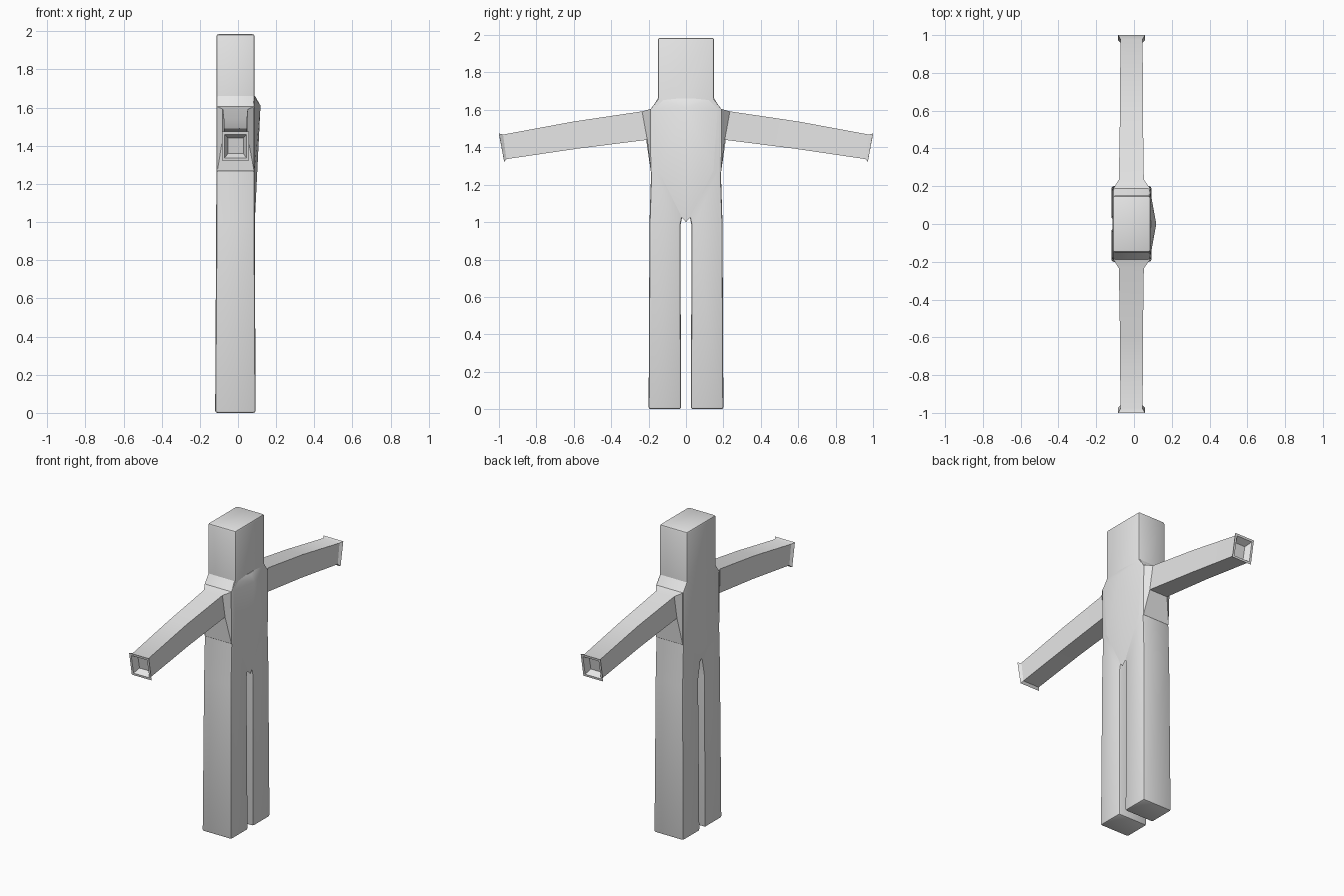
import bpy, bmesh, math

if "Cube" in bpy.data.objects:
    bpy.data.objects.remove(bpy.data.objects["Cube"])

grey = bpy.data.materials.new("light grey")
grey.diffuse_color = (0.8, 0.8, 0.8, 1)
grey.use_nodes = True
grey.node_tree.nodes["Principled BSDF"].inputs["Base Color"].default_value = grey.diffuse_color


def finish(bm, name):
    bmesh.ops.recalc_face_normals(bm, faces=bm.faces[:])
    me = bpy.data.meshes.new(name)
    bm.to_mesh(me)
    bm.free()
    ob = bpy.data.objects.new(name, me)
    bpy.context.collection.objects.link(ob)
    me.materials.append(grey)
    bpy.ops.object.select_all(action='DESELECT')
    ob.select_set(True)
    bpy.context.view_layer.objects.active = ob
    bpy.ops.object.shade_smooth_by_angle(angle=math.radians(30))
    return ob


# Body: head, torso and legs as one outline (y, z), mirrored and extruded in depth
half = [(0.15, 1.985), (0.15, 1.66), (0.188, 1.605), (0.186, 1.28), (0.195, 1.0),
        (0.2, 0.0), (0.026, 0.0), (0.03, 0.98), (0.006, 1.1)]
outline = half + [(-y, z) for y, z in reversed(half)]
bm = bmesh.new()
front = [bm.verts.new((-0.113, y, z)) for y, z in outline]
back = [bm.verts.new((0.087, y, z)) for y, z in outline]
bm.faces.new(front)
bm.faces.new(back[::-1])
n = len(outline)
for i in range(n):
    j = (i + 1) % n
    bm.faces.new((front[i], front[j], back[j], back[i]))
bmesh.ops.recalc_face_normals(bm, faces=bm.faces[:])
rounded = [e for e in bm.edges if e.is_convex and e.calc_face_angle() > math.radians(60)]
bmesh.ops.bevel(bm, geom=rounded, offset=0.011, segments=2, profile=0.5, affect='EDGES')
for v in bm.verts:  # legs get slightly deeper towards the floor
    k = max(0.0, 1.0 - v.co.z)
    v.co.x *= 1 + 0.06 * k
finish(bm, "body")

# Shallow ridge on the torso
bm = bmesh.new()
pts = [(0.118, 0, 1.61), (0.09, 0, 1.66), (0.088, 0, 1.0)]
for s in (-1, 1):
    pts += [(0.08, s * 0.15, 1.662), (0.084, s * 0.186, 1.605),
            (0.08, s * 0.18, 1.2), (0.08, s * 0.06, 1.1)]
for p in pts:
    bm.verts.new(p)
bmesh.ops.convex_hull(bm, input=bm.verts[:])
finish(bm, "torso_ridge")

# Arms: four-cornered rings (x0, x1, top y, top z, bottom y, bottom z)
rings = [
    (-0.108, 0.084, 0.180, 1.608, 0.180, 1.26),
    (-0.108, 0.084, 0.190, 1.605, 0.188, 1.27),
    (-0.080, 0.052, 0.235, 1.592, 0.207, 1.44),
    (-0.074, 0.047, 0.600, 1.538, 0.580, 1.393),
    (-0.072, 0.046, 0.978, 1.468, 0.960, 1.337),
    (-0.084, 0.058, 1.000, 1.474, 0.972, 1.322),   # flared cuff
    (-0.070, 0.044, 0.998, 1.460, 0.974, 1.336),   # rim
    (-0.052, 0.028, 0.955, 1.440, 0.938, 1.360),   # recess floor
]
for s, name in ((-1, "left_arm"), (1, "right_arm")):
    bm = bmesh.new()
    loops = [[bm.verts.new(c) for c in ((x0, s * yt, zt), (x1, s * yt, zt),
                                        (x1, s * yb, zb), (x0, s * yb, zb))]
             for x0, x1, yt, zt, yb, zb in rings]
    for a, b in zip(loops, loops[1:]):
        for i in range(4):
            j = (i + 1) % 4
            bm.faces.new((a[i], a[j], b[j], b[i]))
    bm.faces.new(loops[0])
    bm.faces.new(loops[-1])
    finish(bm, name)
